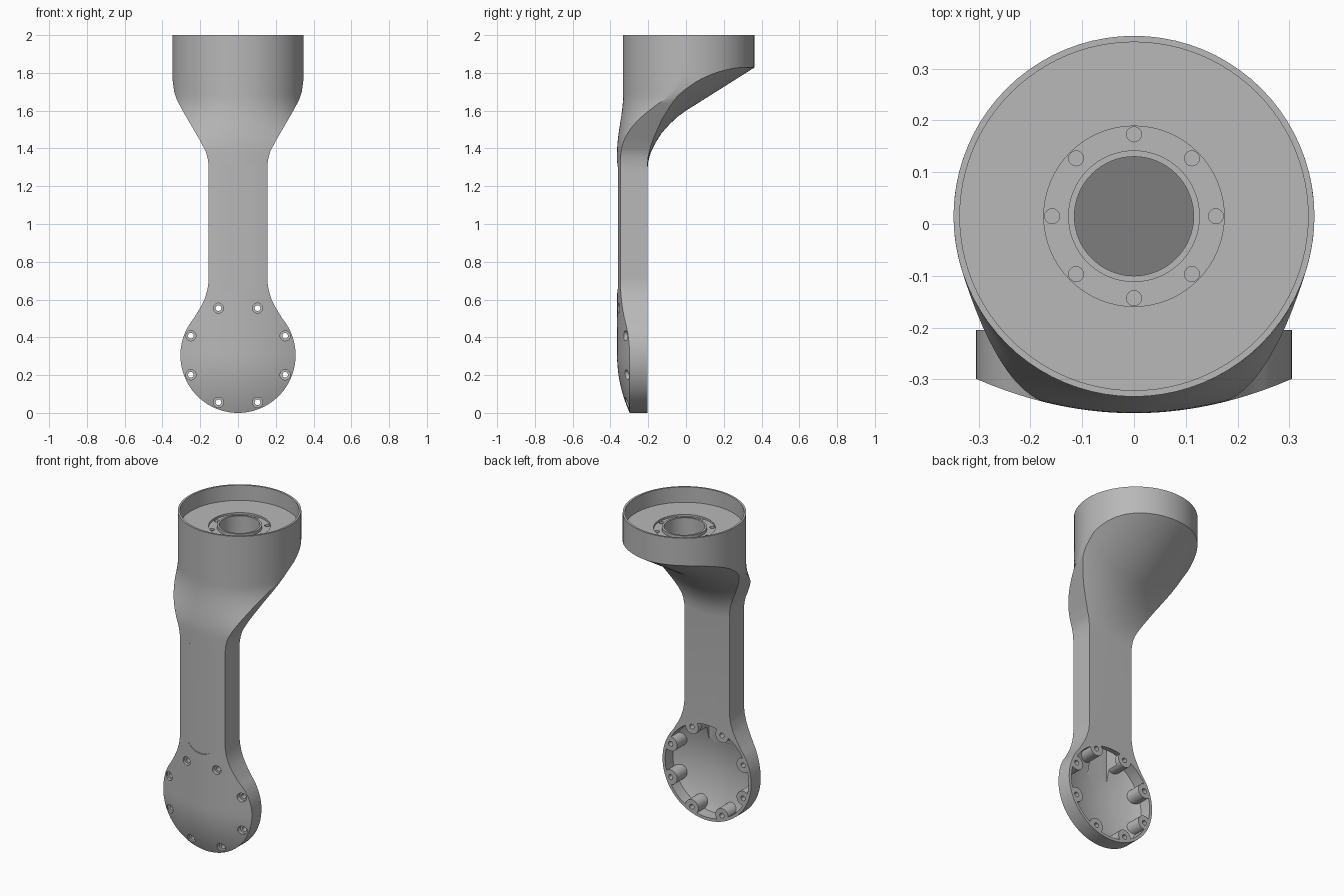
import bpy, bmesh, math

if "Cube" in bpy.data.objects:
    bpy.data.objects.remove(bpy.data.objects["Cube"], do_unlink=True)

R, CY = 0.3481, 0.015          # cup radius and its centre in y
DISC, BACK = 0.305, -0.205     # lower disc radius, flat back plane

grey = bpy.data.materials.new("satin_grey")
grey.use_nodes = True
colour = (0.48, 0.48, 0.48, 1)
grey.diffuse_color = colour
grey.node_tree.nodes["Principled BSDF"].inputs["Base Color"].default_value = colour


def loft(name, rings):
    """Closed solid skinned through equal-sized rings of points."""
    bm = bmesh.new()
    vs = [[bm.verts.new(p) for p in ring] for ring in rings]
    n = len(vs[0])
    for a, b in zip(vs, vs[1:]):
        for i in range(n):
            j = (i + 1) % n
            bm.faces.new((a[i], a[j], b[j], b[i]))
    bm.faces.new(vs[0])
    bm.faces.new(vs[-1])
    bmesh.ops.recalc_face_normals(bm, faces=bm.faces)
    me = bpy.data.meshes.new(name)
    bm.to_mesh(me)
    bm.free()
    me.materials.append(grey)
    ob = bpy.data.objects.new(name, me)
    bpy.context.collection.objects.link(ob)
    return ob


def turned(name, centre, axis, steps, n=48):
    """Round solid along y or z; steps are (position, radius)."""
    rings = []
    for pos, r in steps:
        ring = []
        for i in range(n):
            a = math.tau * i / n
            u, v = centre[0] + r * math.cos(a), centre[1] + r * math.sin(a)
            ring.append((u, v, pos) if axis == "z" else (u, pos, v))
        rings.append(ring)
    return loft(name, rings)


def boolean(target, tool, op="DIFFERENCE"):
    mod = target.modifiers.new("cut", "BOOLEAN")
    mod.operation, mod.solver, mod.object = op, "EXACT", tool
    bpy.context.view_layer.objects.active = target
    bpy.ops.object.modifier_apply(modifier=mod.name)
    bpy.data.objects.remove(tool, do_unlink=True)


def interp(pts, t):
    for (a, p), (b, q) in zip(pts, pts[1:]):
        if t <= b:
            return p + (q - p) * (t - a) / (b - a)
    return pts[-1][1]


# Half width by height, above the disc
WIDTH = [(0.5, 0.234), (0.56, 0.198), (0.6, 0.178), (0.65, 0.162), (0.7, 0.155),
         (1.3, 0.155), (1.34, 0.159), (1.38, 0.169), (1.44, 0.2), (1.6, 0.293),
         (1.66, 0.325), (1.7, 0.338), (1.76, 0.346), (1.8, 0.348), (2, 0.348)]


def half_width(z):
    if z < 0.5:
        return max(0.004, math.sqrt(max(0, DISC ** 2 - (z - DISC) ** 2)))
    return interp(WIDTH, z)


def front(x, z):
    """Front surface: dome at the foot, shallow arc on the neck, round at the cup."""
    dz = min(0, z - DISC)
    neck = -0.365 + (x * x + dz * dz) / 1.4
    t = min(1, max(0, (z - 1.38) / 0.3))
    t = t * t * (3 - 2 * t)
    return neck * (1 - t) + t * (CY - math.sqrt(R * R - x * x))


# Outer body, lofted upward
heights = [DISC * (1 - math.cos(2.264 * i / 30)) for i in range(31)]
heights += [0.5 + 0.02 * i for i in range(1, 76)]
COLS = 40
rings = []
for z in heights:
    xs = [half_width(z) * math.sin(math.pi * (i / COLS - 0.5)) for i in range(COLS + 1)]
    ring = [(x, front(x, z), z) for x in xs]
    ring += [(x, CY + math.sqrt(R * R - x * x), z) for x in reversed(xs)]
    rings.append(ring)
body = loft("arm_link_body", rings)

# Flat back and rounded sloping underside
UNDER = [(BACK, 1.28), (-0.2, 1.33), (-0.186, 1.38), (-0.164, 1.425), (-0.13, 1.48),
         (-0.085, 1.53), (-0.045, 1.567), (0, 1.6), (0.6, 1.978)]
rings = []
for i in range(-22, 23):
    x = i * 0.02 + 0.003
    ring = [(x, BACK, -0.2)] + [(x, y, z + x * x) for y, z in UNDER]
    rings.append(ring + [(x, 0.6, -0.2)])
boolean(body, loft("underside_cutter", rings))

# Flat panel on the neck front
pill = []
for i in range(40):
    a = math.tau * (i + 0.5) / 40
    pill.append((0.11 * math.cos(a), 0.11 * math.sin(a) + (1.22 if math.sin(a) > 0 else 0.74)))
boolean(body, loft("panel_cutter", [[(x, y, z) for x, z in pill] for y in (-0.5, -0.359)]))

# Bowl pocket in the back of the disc, with screw bosses left standing
steps = [(-0.15, 0.287), (-0.28, 0.287)]
steps += [(-0.342 + r * r / 1.4, r) for r in (0.26, 0.22, 0.17, 0.12, 0.07, 0.02)]
pocket = turned("pocket_cutter", (0, DISC), "y", steps, 72)
bolts = []
for k in range(8):
    a = math.pi * (k + 0.5) / 4
    bolts.append((0.27 * math.cos(a), DISC + 0.27 * math.sin(a)))
for c in bolts:
    boolean(pocket, turned("boss", c, "y", [(-0.5, 0.045), (0, 0.045)], 24))
boolean(body, pocket)

# Cable channel from the pocket into the neck
channel = [(-0.07, -0.325), (0.07, -0.325), (0.07, -0.235), (-0.07, -0.235)]
boolean(body, loft("channel_cutter", [[(x, y, z) for x, y in channel] for z in (0.45, 1.2)]))

# Counterbored screw holes through the disc
for x, z in bolts:
    y = front(x, z) + 0.02
    boolean(body, turned("screw_hole", (x, z), "y",
                         [(-0.5, 0.027), (y, 0.027), (y, 0.015), (0, 0.015)], 20))

# Cup recess, bearing seat and bore with a sloping floor
AXIS = (0, CY)
boolean(body, turned("cup_recess", AXIS, "z", [(1.905, 0.336), (2.1, 0.336)], 96))
boolean(body, turned("seat_recess", AXIS, "z", [(1.893, 0.174), (1.95, 0.174)], 64))
lip = turned("bore_lip", AXIS, "z", [(1.87, 0.127), (1.912, 0.127)], 64)
boolean(body, lip, "UNION")
bore = turned("bore_cutter", AXIS, "z", [(1.6, 0.115), (1.98, 0.115)], 64)
for v in bore.data.vertices:
    if v.co.z < 1.7:
        v.co.z = 1.66 + 0.63 * v.co.y
boolean(body, bore)

# Ring of screw holes in the bearing seat
for k in range(8):
    a = math.pi * k / 4
    c = (0.158 * math.cos(a), CY + 0.158 * math.sin(a))
    boolean(body, turned("seat_hole", c, "z", [(1.85, 0.0145), (1.95, 0.0145)], 16))

bpy.ops.object.select_all(action="DESELECT")
body.select_set(True)
bpy.context.view_layer.objects.active = body
bpy.ops.object.shade_smooth_by_angle(angle=math.radians(28))
